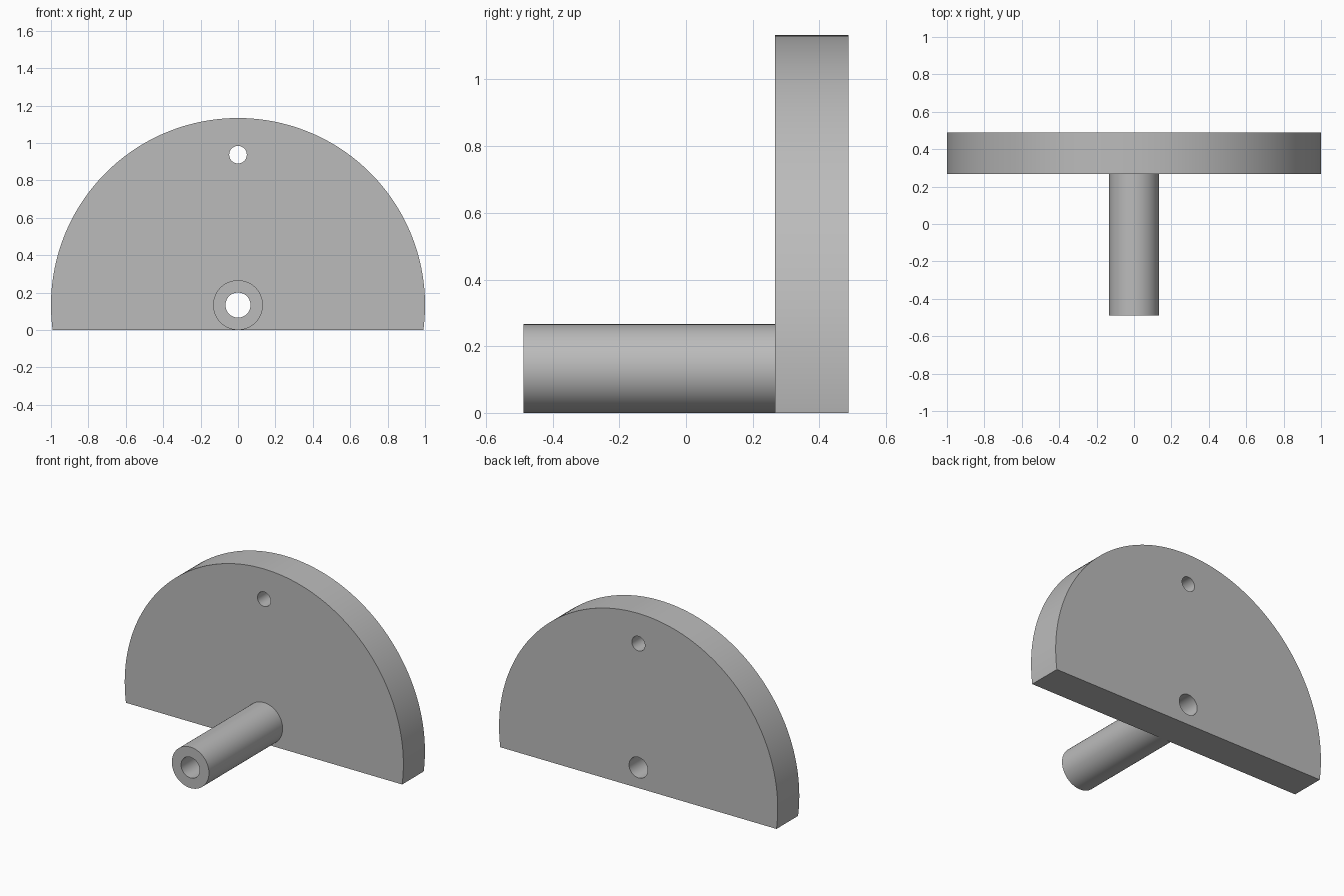
import bpy, bmesh, math
from mathutils import Matrix, Vector

if "Cube" in bpy.data.objects:
    bpy.data.objects.remove(bpy.data.objects["Cube"], do_unlink=True)

# Dimensions
AXIS_Z = 0.133                          # height of the shaft axis
FRONT, PLATE_FRONT, BACK = -0.488, 0.267, 0.488
BORE, SHAFT_RADIUS = 0.067, 0.133
PIN_Z, PIN_RADIUS = 0.937, 0.047

grey = bpy.data.materials.new("plain grey")
grey.use_nodes = True
grey.diffuse_color = (0.5, 0.5, 0.5, 1)
grey.node_tree.nodes["Principled BSDF"].inputs["Base Color"].default_value = (0.5, 0.5, 0.5, 1)


def cylinder(name, radius, z, y0, y1, sides, floor=False):
    """Cylinder along y, optionally cut off flat at the ground."""
    bm = bmesh.new()
    place = Matrix.Translation((0, (y0 + y1) / 2, z)) @ Matrix.Rotation(math.pi / 2, 4, "X")
    bmesh.ops.create_cone(bm, cap_ends=True, segments=sides, radius1=radius,
                          radius2=radius, depth=y1 - y0, matrix=place)
    if floor:
        cut = bmesh.ops.bisect_plane(bm, geom=bm.verts[:] + bm.edges[:] + bm.faces[:],
                                     plane_co=Vector(), plane_no=(0, 0, 1), clear_inner=True)
        rim = [e for e in cut["geom_cut"] if isinstance(e, bmesh.types.BMEdge)]
        bmesh.ops.holes_fill(bm, edges=rim)
    bmesh.ops.recalc_face_normals(bm, faces=bm.faces)
    mesh = bpy.data.meshes.new(name)
    bm.to_mesh(mesh)
    bm.free()
    mesh.materials.append(grey)
    obj = bpy.data.objects.new(name, mesh)
    bpy.context.collection.objects.link(obj)
    return obj


def select_only(obj):
    bpy.ops.object.select_all(action="DESELECT")
    obj.select_set(True)
    bpy.context.view_layer.objects.active = obj


def combine(obj, other, operation):
    """Apply a boolean with another solid and discard that solid."""
    mod = obj.modifiers.new("solid", "BOOLEAN")
    mod.operation, mod.object, mod.solver = operation, other, "EXACT"
    select_only(obj)
    bpy.ops.object.modifier_apply(modifier=mod.name)
    bpy.data.objects.remove(other, do_unlink=True)


# Round plate with a flat foot, and the hollow shaft in front of it
plate = cylinder("half_round_plate", 1.0, AXIS_Z, PLATE_FRONT, BACK, 192, floor=True)
shaft = cylinder("hollow_shaft", SHAFT_RADIUS, AXIS_Z, FRONT, PLATE_FRONT, 96)

# Through bore and the small upper hole
for part in (plate, shaft):
    combine(part, cylinder("bore_cutter", BORE, AXIS_Z, -1, 1, 64), "DIFFERENCE")
combine(plate, cylinder("pin_cutter", PIN_RADIUS, PIN_Z, -1, 1, 64), "DIFFERENCE")

for part in (plate, shaft):
    select_only(part)
    bpy.ops.object.shade_smooth_by_angle(angle=math.radians(30))
